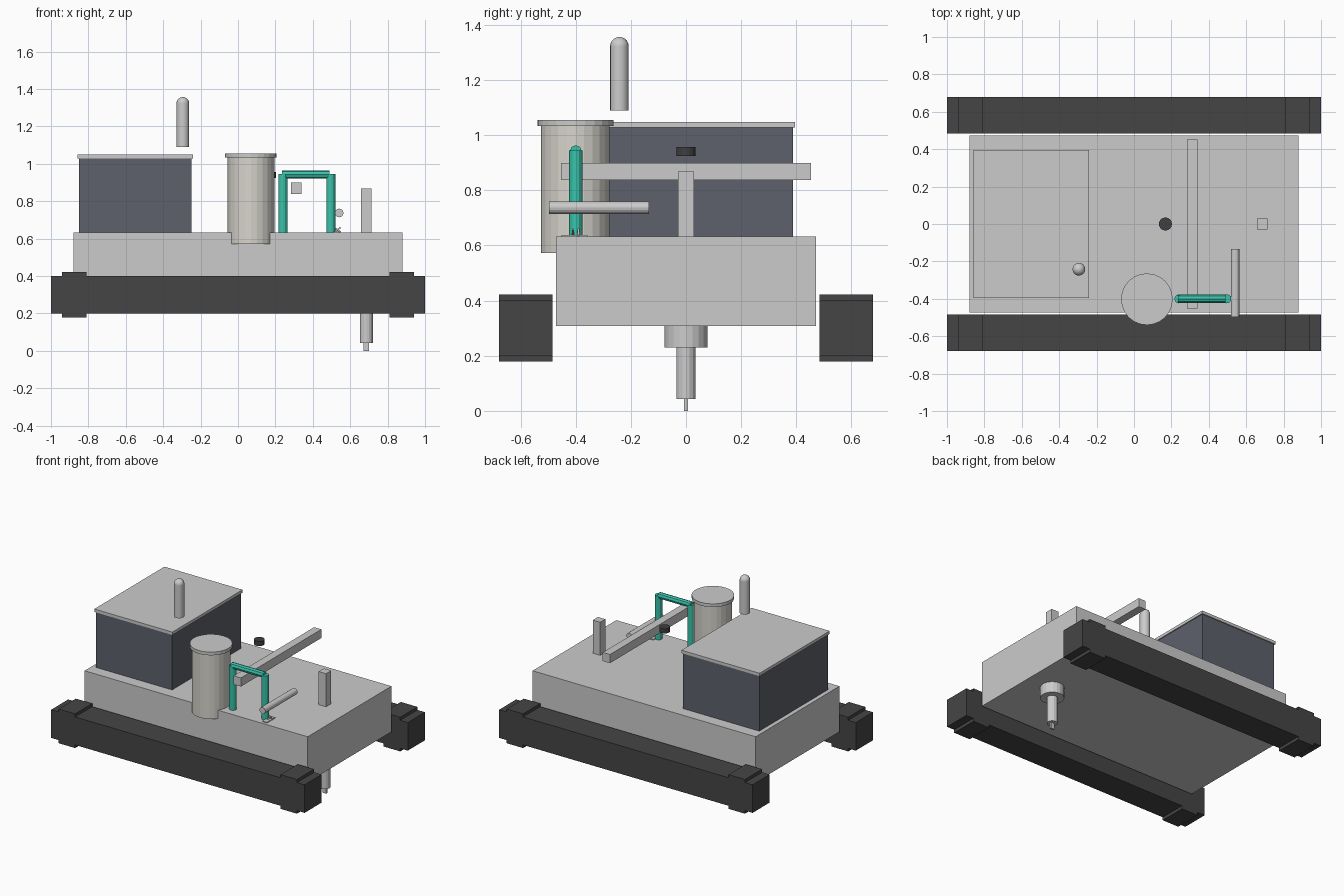
import bpy, math

if "Cube" in bpy.data.objects:
    bpy.data.objects.remove(bpy.data.objects["Cube"])


def material(name, r, g, b):
    m = bpy.data.materials.new(name)
    m.diffuse_color = (r, g, b, 1)
    m.use_nodes = True
    m.node_tree.nodes["Principled BSDF"].inputs["Base Color"].default_value = m.diffuse_color
    return m


RUBBER = material("dark_rubber", 0.06, 0.06, 0.06)
SLATE = material("slate", 0.11, 0.12, 0.145)
CREAM = material("cream", 0.68, 0.66, 0.6)
GREEN = material("green", 0.04, 0.54, 0.4)
BLACK = material("black_knob", 0.05, 0.05, 0.055)


def finish(name, mat, smooth=False):
    o = bpy.context.object
    o.name = name
    if mat:
        o.data.materials.append(mat)
    if smooth:
        bpy.ops.object.shade_smooth_by_angle(angle=math.radians(35))
    return o


def box(name, x, y, z, mat=None, rot=(0, 0, 0)):
    """Box from (min, max) ranges on each axis."""
    bpy.ops.mesh.primitive_cube_add(size=1, location=[(a + b) / 2 for a, b in (x, y, z)], rotation=rot)
    o = finish(name, mat)
    o.scale = [b - a for a, b in (x, y, z)]
    return o


def rod(name, axis, a, b, u, v, r, mat=None, n=16, smooth=False):
    """Cylinder along an axis from a to b; u, v are the other two coordinates."""
    mid = (a + b) / 2
    loc = {'x': (mid, u, v), 'y': (u, mid, v), 'z': (u, v, mid)}[axis]
    rot = {'x': (0, math.pi / 2, 0), 'y': (math.pi / 2, 0, 0), 'z': (0, 0, 0)}[axis]
    bpy.ops.mesh.primitive_cylinder_add(vertices=n, radius=r, depth=b - a, location=loc, rotation=rot)
    return finish(name, mat, smooth)


# Hull
box("hull", (-0.88, 0.88), (-0.472, 0.472), (0.307, 0.632))

# Tracks with raised end blocks
for side, s in (("left", 1), ("right", -1)):
    y = sorted((s * 0.485, s * 0.678))
    box(side + "_track", (-1, 1), y, (0.2, 0.4), RUBBER)
    for end, c in (("front", 0.875), ("rear", -0.875)):
        box(f"{side}_{end}_track_block", (c - 0.065, c + 0.065), y, (0.178, 0.422), RUBBER)

# Equipment cabinet
box("cabinet", (-0.85, -0.248), (-0.388, 0.388), (0.632, 1.028), SLATE)
box("cabinet_lid", (-0.857, -0.241), (-0.395, 0.395), (1.028, 1.049))

# Antenna with rounded tip
rod("antenna", 'z', 1.09, 1.323, -0.295, -0.242, 0.034, smooth=True)
bpy.ops.mesh.primitive_uv_sphere_add(segments=16, ring_count=10, radius=0.034, location=(-0.295, -0.242, 1.323))
finish("antenna_tip", None, True)

# Sample tank and cap
rod("tank", 'z', 0.572, 1.033, 0.069, -0.402, 0.125, CREAM, n=24)
rod("tank_cap", 'z', 1.033, 1.056, 0.069, -0.402, 0.138, n=24)

# Small knob over the deck
rod("knob", 'z', 0.924, 0.957, 0.168, 0, 0.035, BLACK)

# Green arm
for i, x in enumerate((0.24, 0.496)):
    rod(f"arm_post_{i}", 'z', 0.632, 0.945, x, -0.4, 0.024, GREEN, n=12)
rod("arm_beam", 'x', 0.235, 0.49, -0.4, 0.942, 0.022, GREEN, n=8)

# Gripper at the foot of the arm
box("gripper_palm", (0.508, 0.545), (-0.452, -0.358), (0.63, 0.638))
for i, t in enumerate((-0.6, 0.6)):
    box(f"gripper_finger_{i}", (0.51, 0.552), (-0.414 + 0.02 * i, -0.406 + 0.02 * i),
        (0.643, 0.651), rot=(0, t, 0))

# Deck fittings
box("cross_rail", (0.283, 0.34), (-0.453, 0.453), (0.838, 0.9))
rod("side_roller", 'y', -0.497, -0.134, 0.541, 0.737, 0.023)
box("deck_post", (0.657, 0.715), (-0.029, 0.029), (0.632, 0.868))

# Drill under the hull
rod("drill_collar", 'z', 0.23, 0.31, 0.686, 0, 0.078, n=20)
rod("drill_shaft", 'z', 0.042, 0.232, 0.686, 0, 0.035)
box("drill_tip", (0.672, 0.7), (-0.007, 0.007), (0, 0.044))
